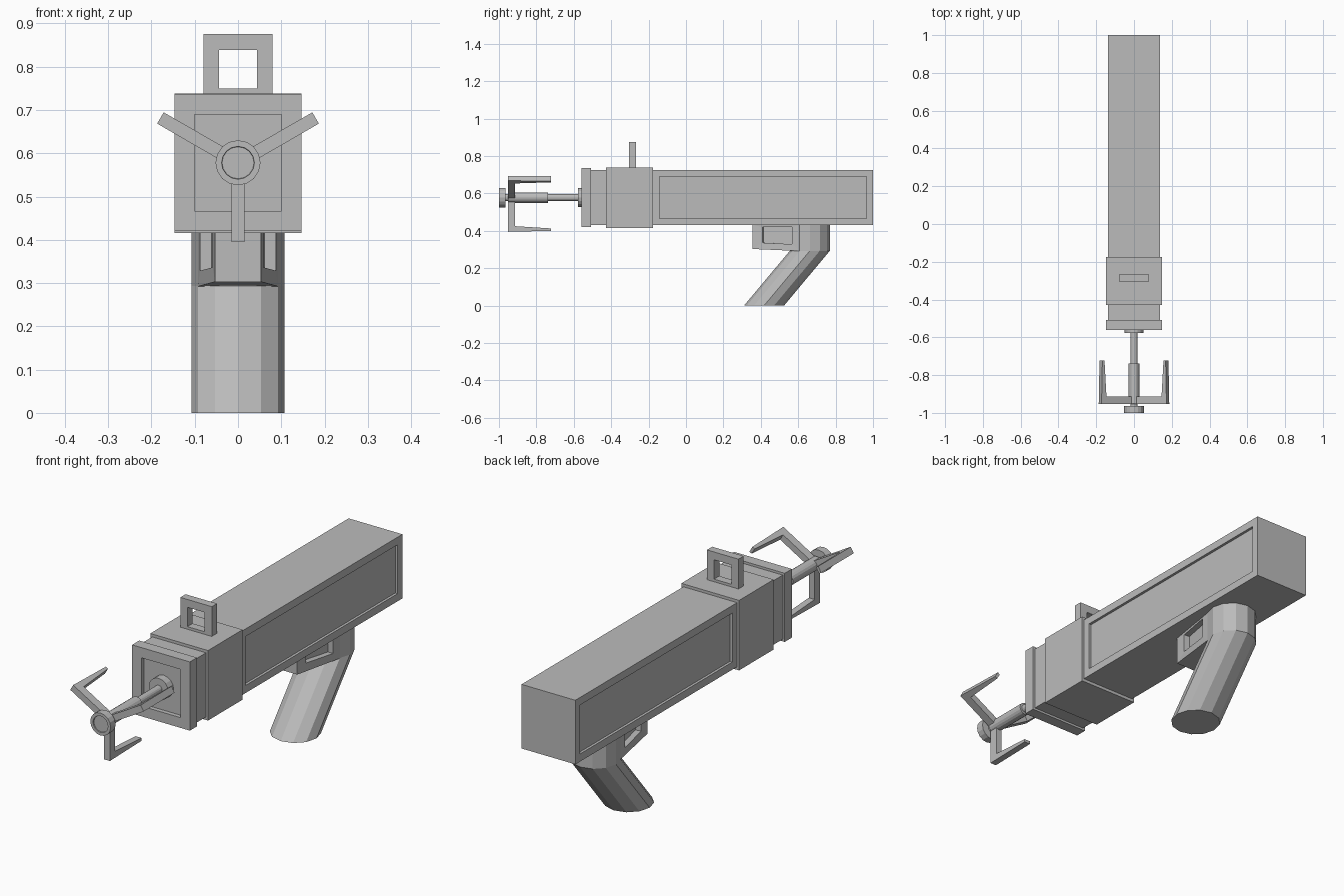
import bpy, bmesh, math
from mathutils import Matrix, Vector

cube = bpy.data.objects.get("Cube")
if cube:
    bpy.data.objects.remove(cube, do_unlink=True)

grey = bpy.data.materials.new("plain_grey")
grey.use_nodes = True
GREY = (0.5, 0.5, 0.5, 1)
grey.diffuse_color = GREY
grey.node_tree.nodes["Principled BSDF"].inputs["Base Color"].default_value = GREY

AXIS_Z = 0.578  # height of the barrel axis


def finish(name, bm):
    bmesh.ops.recalc_face_normals(bm, faces=bm.faces)
    mesh = bpy.data.meshes.new(name)
    bm.to_mesh(mesh)
    bm.free()
    mesh.materials.append(grey)
    obj = bpy.data.objects.new(name, mesh)
    bpy.context.collection.objects.link(obj)
    return obj


def recess(bm, faces, margin, depth):
    bmesh.ops.inset_individual(bm, faces=faces, thickness=margin, use_even_offset=True)
    for face in faces:
        shift = face.normal * -depth
        inner = bmesh.ops.extrude_discrete_faces(bm, faces=[face])["faces"][0]
        bmesh.ops.translate(bm, verts=inner.verts, vec=shift)


def facing(bm, direction, limit=0.9):
    bm.normal_update()
    return [f for f in bm.faces if f.normal.dot(Vector(direction)) > limit]


def box_mesh(half_x, y0, y1, z0, z1):
    bm = bmesh.new()
    bmesh.ops.create_cube(bm, size=1)
    bmesh.ops.scale(bm, verts=bm.verts, vec=(2 * half_x, y1 - y0, z1 - z0))
    bmesh.ops.translate(bm, verts=bm.verts, vec=(0, (y0 + y1) / 2, (z0 + z1) / 2))
    return bm


def loft(bm, rings):
    rows = [[bm.verts.new(p) for p in ring] for ring in rings]
    for a, b in zip(rows, rows[1:]):
        for i in range(len(a)):
            j = (i + 1) % len(a)
            bm.faces.new((a[i], a[j], b[j], b[i]))
    bm.faces.new(rows[0])
    bm.faces.new(rows[-1])


def rod(name, profile, sides=16):
    """Turned part along y, from (y, radius) pairs."""
    bm = bmesh.new()
    angles = [2 * math.pi * i / sides for i in range(sides)]
    loft(bm, [[(r * math.sin(a), y, AXIS_Z + r * math.cos(a)) for a in angles]
              for y, r in profile])
    return finish(name, bm)


# Main housing with a sunken panel on each side
bm = box_mesh(0.137, -0.176, 1.0, 0.43, 0.725)
recess(bm, facing(bm, (1, 0, 0)) + facing(bm, (-1, 0, 0)), 0.035, 0.012)
finish("housing", bm)

# Front collar, neck and muzzle plate
finish("collar", box_mesh(0.147, -0.428, -0.176, 0.416, 0.738))
finish("neck", box_mesh(0.137, -0.51, -0.428, 0.43, 0.725))
bm = box_mesh(0.147, -0.56, -0.508, 0.42, 0.736)
recess(bm, facing(bm, (0, -1, 0)), 0.047, 0.02)
finish("muzzle_plate", bm)

# Square sight frame with an open middle
bm = box_mesh(0.08, -0.305, -0.267, 0.714, 0.875)
ends = facing(bm, (0, 1, 0)) + facing(bm, (0, -1, 0))
bmesh.ops.inset_individual(bm, faces=ends, thickness=0.036, use_even_offset=True)
edges = [e for f in ends for e in f.edges]
bmesh.ops.delete(bm, geom=ends, context="FACES_ONLY")
bmesh.ops.bridge_loops(bm, edges=edges)
finish("sight_frame", bm)

# Launch rod and claw hub
rod("rod_socket", [(-0.577, 0.05), (-0.535, 0.05)])
rod("thin_rod", [(-0.975, 0.018), (-0.54, 0.018)])
rod("thick_rod", [(-0.95, 0.028), (-0.738, 0.028)])
rod("hub_cap", [(-0.995, 0.037), (-1.0, 0.038), (-1.0, 0.052), (-0.964, 0.052)])

# Three hooked claws around the hub
for name, turn, reach in (("lower_claw", 180, 0.183),
                          ("left_claw", 60, 0.207),
                          ("right_claw", -60, 0.207)):
    outline = [(0, -0.953), (reach, -0.953), (reach - 0.005, -0.722),
               (reach - 0.018, -0.722), (reach - 0.03, -0.914), (0, -0.914)]
    bm = bmesh.new()
    loft(bm, [[(x, y, r) for r, y in outline] for x in (-0.015, 0.015)])
    bm.transform(Matrix.Translation((0, 0, AXIS_Z))
                 @ Matrix.Rotation(math.radians(turn), 4, "Y"))
    finish(name, bm)

# Grip: upright top, then swept forward
bm = bmesh.new()
angles = [2 * math.pi * i / 12 for i in range(12)]
loft(bm, [[(0.107 * math.sin(a), y + 0.107 * math.cos(a), z) for a in angles]
          for y, z in ((0.417, 0), (0.662, 0.293), (0.662, 0.432))])
finish("grip", bm)

# Trigger block, flaring back into the grip, with sunken sides
bm = bmesh.new()
plan = [(-0.053, 0.355, 0.303), (0.053, 0.355, 0.303),
        (0.093, 0.608, 0.292), (-0.093, 0.608, 0.292)]
loft(bm, [plan, [(x, y, 0.432) for x, y, z in plan]])
bmesh.ops.recalc_face_normals(bm, faces=bm.faces)
recess(bm, facing(bm, (1, 0, 0)) + facing(bm, (-1, 0, 0)), 0.035, 0.027)
for v in bm.verts:  # raise the top of the sunken panels towards the housing
    if 0.39 < v.co.z < 0.41:
        v.co.z = 0.42
    if 0.56 < v.co.y < 0.6:
        v.co.y = 0.567
    if 0.37 < v.co.y < 0.41:
        v.co.y += 0.02
finish("trigger_block", bm)
